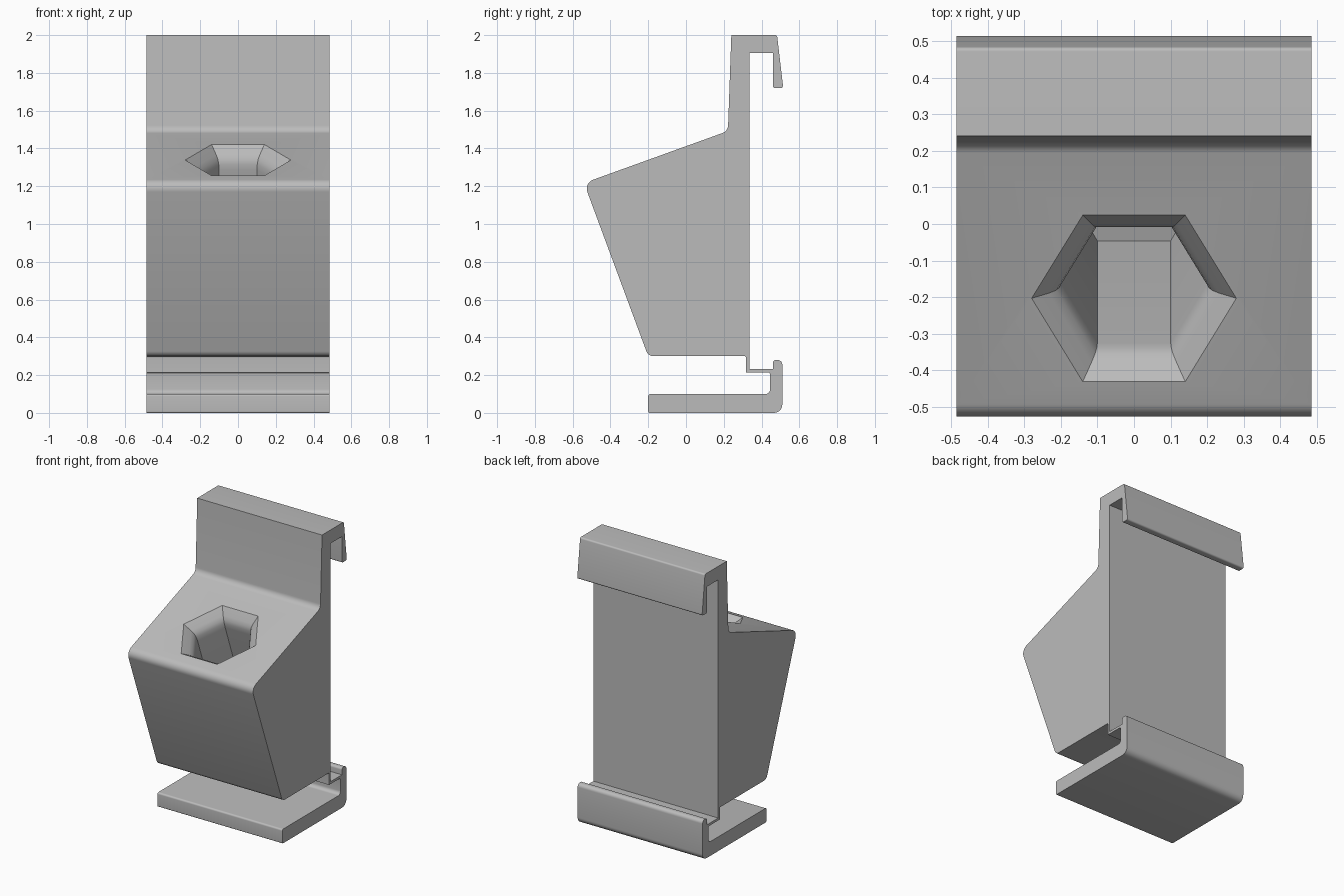
import bpy, bmesh, math
from mathutils import Vector, Matrix

cube = bpy.data.objects.get("Cube")
if cube:
    bpy.data.objects.remove(cube, do_unlink=True)

HALF_WIDTH = 0.485

grey = bpy.data.materials.new("plain grey plastic")
grey.use_nodes = True
grey.diffuse_color = (0.5, 0.5, 0.5, 1)
grey.node_tree.nodes["Principled BSDF"].inputs["Base Color"].default_value = (0.5, 0.5, 0.5, 1)


def make_object(name, bm):
    bmesh.ops.recalc_face_normals(bm, faces=bm.faces)
    mesh = bpy.data.meshes.new(name)
    bm.to_mesh(mesh)
    bm.free()
    obj = bpy.data.objects.new(name, mesh)
    bpy.context.collection.objects.link(obj)
    mesh.materials.append(grey)
    return obj


def rounded(corners, steps=7):
    """Replace each (y, z, radius) corner by an arc of that radius."""
    path = []
    for i, (y, z, r) in enumerate(corners):
        p = Vector((y, z))
        if r == 0:
            path.append(p)
            continue
        a = (Vector(corners[i - 1][:2]) - p).normalized()
        b = (Vector(corners[(i + 1) % len(corners)][:2]) - p).normalized()
        half = a.angle(b) / 2
        centre = p + (a + b).normalized() * (r / math.sin(half))
        start = p + a * (r / math.tan(half)) - centre
        end = p + b * (r / math.tan(half)) - centre
        sweep = start.angle_signed(end)
        for k in range(steps + 1):
            path.append(centre + Matrix.Rotation(-sweep * k / steps, 2) @ start)
    return path


# Side profile: clip foot, rear rail, top hook and sloped holder
profile = [
    (-0.2, 0, 0.008), (0.51, 0, 0.045), (0.51, 0.28, 0.024), (0.46, 0.28, 0.015),
    (0.46, 0.232, 0), (0.335, 0.232, 0), (0.335, 1.905, 0), (0.46, 1.905, 0),
    (0.46, 1.72, 0.012), (0.515, 1.72, 0.012), (0.482, 2, 0.012), (0.24, 2, 0),
    (0.222, 1.492, 0.045), (-0.54, 1.217, 0.05), (-0.2, 0.3, 0.04),
    (0.318, 0.3, 0.008), (0.318, 0.215, 0), (0.445, 0.215, 0.012),
    (0.445, 0.1, 0.025), (-0.2, 0.1, 0.012),
]
bm = bmesh.new()
face = bm.faces.new([bm.verts.new((-HALF_WIDTH, p.x, p.y)) for p in rounded(profile)])
extruded = bmesh.ops.extrude_face_region(bm, geom=[face])
bmesh.ops.translate(bm, vec=(2 * HALF_WIDTH, 0, 0),
                    verts=[v for v in extruded["geom"] if isinstance(v, bmesh.types.BMVert)])
holder = make_object("wall_holder", bm)

# Hexagonal pocket with a flared mouth, square to the sloped face
pocket_rings = [(0.337, -0.05), (0.28, 0), (0.232, 0.042), (0.213, 0.064),
                (0.204, 0.088), (0.2, 0.12), (0.2, 0.94)]
bm = bmesh.new()
rings = []
for radius, depth in pocket_rings:
    rings.append([bm.verts.new((radius * math.cos(math.radians(60 * k)),
                                radius * math.sin(math.radians(60 * k)), -depth))
                  for k in range(6)])
for upper, lower in zip(rings, rings[1:]):
    for k in range(6):
        n = (k + 1) % 6
        bm.faces.new((upper[k], upper[n], lower[n], lower[k]))
bm.faces.new(rings[0])
bm.faces.new(rings[-1])
place = Matrix.Translation((0, -0.203, 1.339)) @ Matrix.Rotation(math.radians(19.9), 4, "X")
bmesh.ops.transform(bm, matrix=place, verts=bm.verts)
cutter = make_object("pocket_cutter", bm)
cutter.hide_render = True

cut = holder.modifiers.new("pocket", "BOOLEAN")
cut.operation = "DIFFERENCE"
cut.solver = "EXACT"
cut.object = cutter
bpy.ops.object.select_all(action="DESELECT")
holder.select_set(True)
bpy.context.view_layer.objects.active = holder
bpy.ops.object.modifier_apply(modifier=cut.name)
bpy.data.objects.remove(cutter, do_unlink=True)
bpy.ops.object.shade_smooth_by_angle(angle=math.radians(30))
